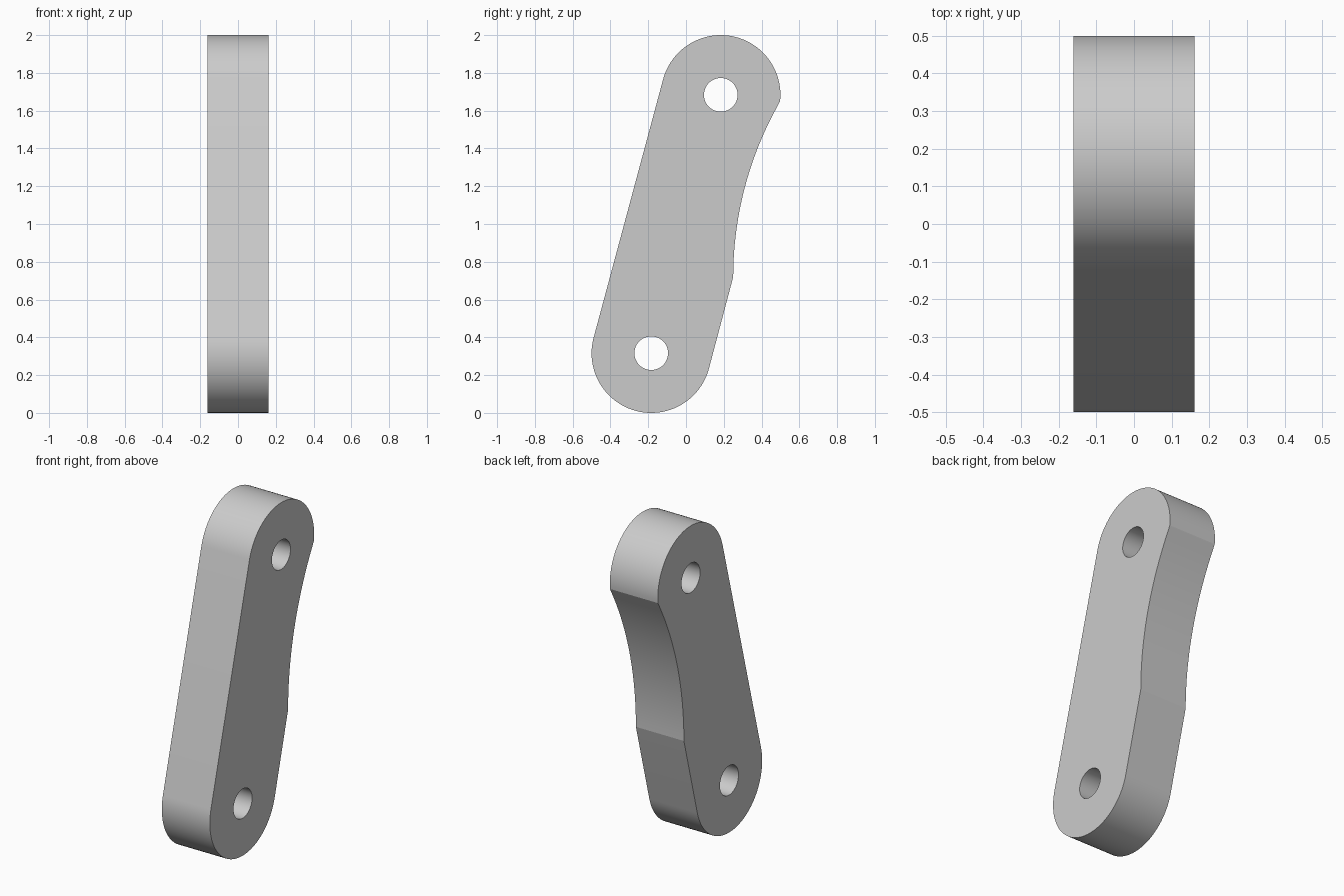
import bpy
import bmesh
from math import asin, atan2, cos, pi, radians, sin
from mathutils import Vector

cube = bpy.data.objects.get("Cube")
if cube:
    bpy.data.objects.remove(cube, do_unlink=True)

HALF_WIDTH = 0.161
END_RADIUS = 0.316
HOLE_RADIUS = 0.089
TOP = (0.184, 1.684)
BOTTOM = (-0.184, 0.316)
SCOOP_RADIUS = 1.86
SCOOP_CENTRE = (0.25 + SCOOP_RADIUS, 0.72)


def arc(centre, radius, start, end, steps):
    """Points (y, z) along an arc, angles in radians."""
    angles = [start + (end - start) * i / steps for i in range(steps + 1)]
    return [(centre[0] + radius * cos(a), centre[1] + radius * sin(a)) for a in angles]


# Outline: rounded top, straight front edge, rounded foot, scooped back edge
tilt = atan2(TOP[0] - BOTTOM[0], TOP[1] - BOTTOM[1])
top_end = arc(TOP, END_RADIUS, radians(-6), pi - tilt, 48)
bottom_end = arc(BOTTOM, END_RADIUS, pi - tilt, 2 * pi - tilt, 48)
scoop_top = pi - asin((top_end[0][1] - SCOOP_CENTRE[1]) / SCOOP_RADIUS)
scoop = arc(SCOOP_CENTRE, SCOOP_RADIUS, pi, scoop_top, 28)[:-1]
outline = top_end + bottom_end + scoop

# Pivot holes
holes = [arc(c, HOLE_RADIUS, 0, 2 * pi, 48)[:-1] for c in (TOP, BOTTOM)]

# Fill the outline around the holes, then extrude across the width
bm = bmesh.new()
edges = []
for loop in [outline] + holes:
    verts = [bm.verts.new((-HALF_WIDTH, y, z)) for y, z in loop]
    edges += [bm.edges.new((v, verts[i - 1])) for i, v in enumerate(verts)]
bmesh.ops.triangle_fill(bm, edges=edges, use_beauty=True, normal=Vector((-1, 0, 0)))
extruded = bmesh.ops.extrude_face_region(bm, geom=bm.faces[:], use_keep_orig=True)
moved = [g for g in extruded["geom"] if isinstance(g, bmesh.types.BMVert)]
bmesh.ops.translate(bm, verts=moved, vec=(2 * HALF_WIDTH, 0, 0))
bmesh.ops.recalc_face_normals(bm, faces=bm.faces[:])

mesh = bpy.data.meshes.new("link_arm")
bm.to_mesh(mesh)
bm.free()
link_arm = bpy.data.objects.new("link_arm", mesh)
bpy.context.collection.objects.link(link_arm)

# Plain grey finish
grey = bpy.data.materials.new("light_grey")
grey.use_nodes = True
colour = (0.6, 0.6, 0.6, 1)
grey.diffuse_color = colour
grey.node_tree.nodes["Principled BSDF"].inputs["Base Color"].default_value = colour
mesh.materials.append(grey)

bpy.ops.object.select_all(action="DESELECT")
link_arm.select_set(True)
bpy.context.view_layer.objects.active = link_arm
bpy.ops.object.shade_smooth_by_angle(angle=radians(12))
